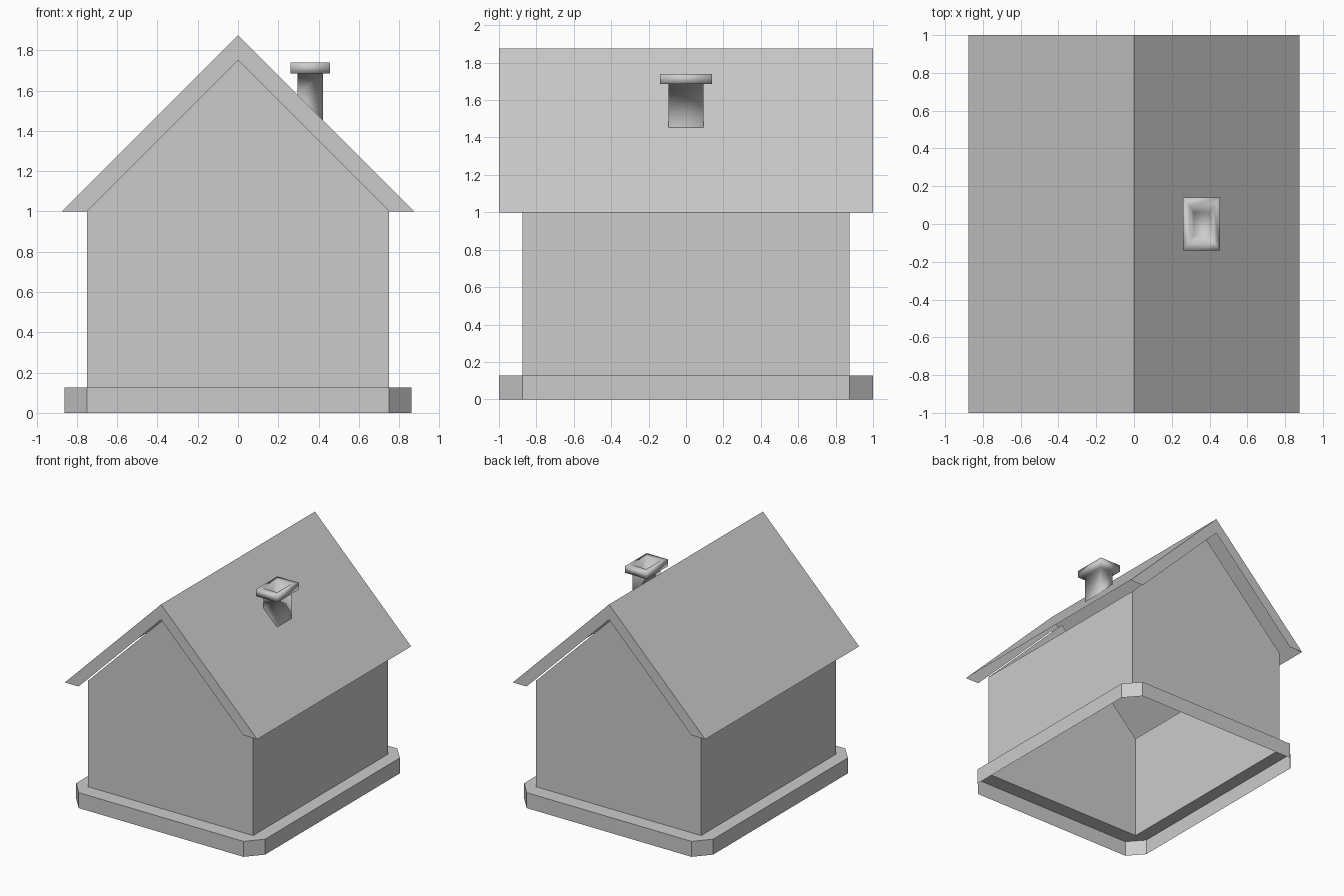
import bpy

cube = bpy.data.objects.get("Cube")
if cube:
    bpy.data.objects.remove(cube, do_unlink=True)

# One plain grey for the whole house
grey = bpy.data.materials.new("plain_grey")
grey.use_nodes = True
colour = (0.6, 0.6, 0.6, 1)
grey.diffuse_color = colour
grey.node_tree.nodes["Principled BSDF"].inputs["Base Color"].default_value = colour


def make(name, verts, faces, smooth=False):
    mesh = bpy.data.meshes.new(name)
    mesh.from_pydata(verts, [], faces)
    mesh.materials.append(grey)
    mesh.polygons.foreach_set("use_smooth", [smooth] * len(mesh.polygons))
    mesh.update()
    obj = bpy.data.objects.new(name, mesh)
    bpy.context.collection.objects.link(obj)
    return obj


def bridge(a, b, n):
    """Quads joining two closed rings that start at vertex a and b."""
    return [(a + i, a + (i + 1) % n, b + (i + 1) % n, b + i) for i in range(n)]


def rect(hx, hy, z, cx=0):
    return [(cx - hx, -hy, z), (cx + hx, -hy, z), (cx + hx, hy, z), (cx - hx, hy, z)]


WX, WY = 0.75, 0.875      # wall half sizes
EAVE, RIDGE = 1.0, 1.75   # wall top and gable peak
BASE = 0.127              # plinth height
LIP = 0.125               # roof thickness and overhang

# Walls: an open shell with two pointed gables
low, high = rect(WX, WY, BASE), rect(WX, WY, EAVE)
peaks = [(0, -WY, RIDGE), (0, WY, RIDGE)]
make("walls", low + high + peaks,
     [(0, 1, 5, 8, 4), (1, 2, 6, 5), (2, 3, 7, 9, 6), (3, 0, 4, 7)])

# Plinth: chamfered skirt and a ledge running in to the walls
PX, PY = 0.86, 1.0
outline = [(-WX, -PY), (WX, -PY), (PX, -WY), (PX, WY),
           (WX, PY), (-WX, PY), (-PX, WY), (-PX, -WY)]
skirt = [(x, y, z) for z in (0, BASE) for x, y in outline]
ledge = [(0, 1, 17, 16), (1, 2, 17), (2, 3, 18, 17), (3, 4, 18),
         (4, 5, 19, 18), (5, 6, 19), (6, 7, 16, 19), (7, 0, 16)]
ledge = [tuple(i + 8 if i < 8 else i for i in f) for f in ledge]
make("plinth", skirt + low, bridge(0, 8, 8) + ledge)

# Roof: two slopes with a gable trim at each end, open underneath
roof = []
for y in (-PY, PY):
    for grow in (LIP, 0):
        roof += [(-WX - grow, y, EAVE), (0, y, RIDGE + grow), (WX + grow, y, EAVE)]
make("roof", roof,
     [(0, 1, 7, 6), (1, 2, 8, 7),
      (0, 3, 4, 1), (1, 4, 5, 2), (6, 7, 10, 9), (7, 8, 11, 10)])

# Chimney: shaft, cap and sunken flue lofted through rectangles
CX = 0.358
rings = [(0.063, 0.093, 1.45), (0.063, 0.093, 1.685), (0.098, 0.14, 1.685),
         (0.098, 0.14, 1.74), (0.063, 0.093, 1.74), (0.042, 0.06, 1.66)]
points = [p for hx, hy, z in rings for p in rect(hx, hy, z, CX)]
# The foot of the shaft follows the roof slope
for i in range(4):
    x, y, z = points[i]
    points[i] = (x, y, RIDGE + LIP - x)
sides = [f for k in range(len(rings) - 1) for f in bridge(4 * k, 4 * k + 4, 4)]
last = 4 * (len(rings) - 1)
make("chimney", points, sides + [tuple(range(last, last + 4))], smooth=True)
